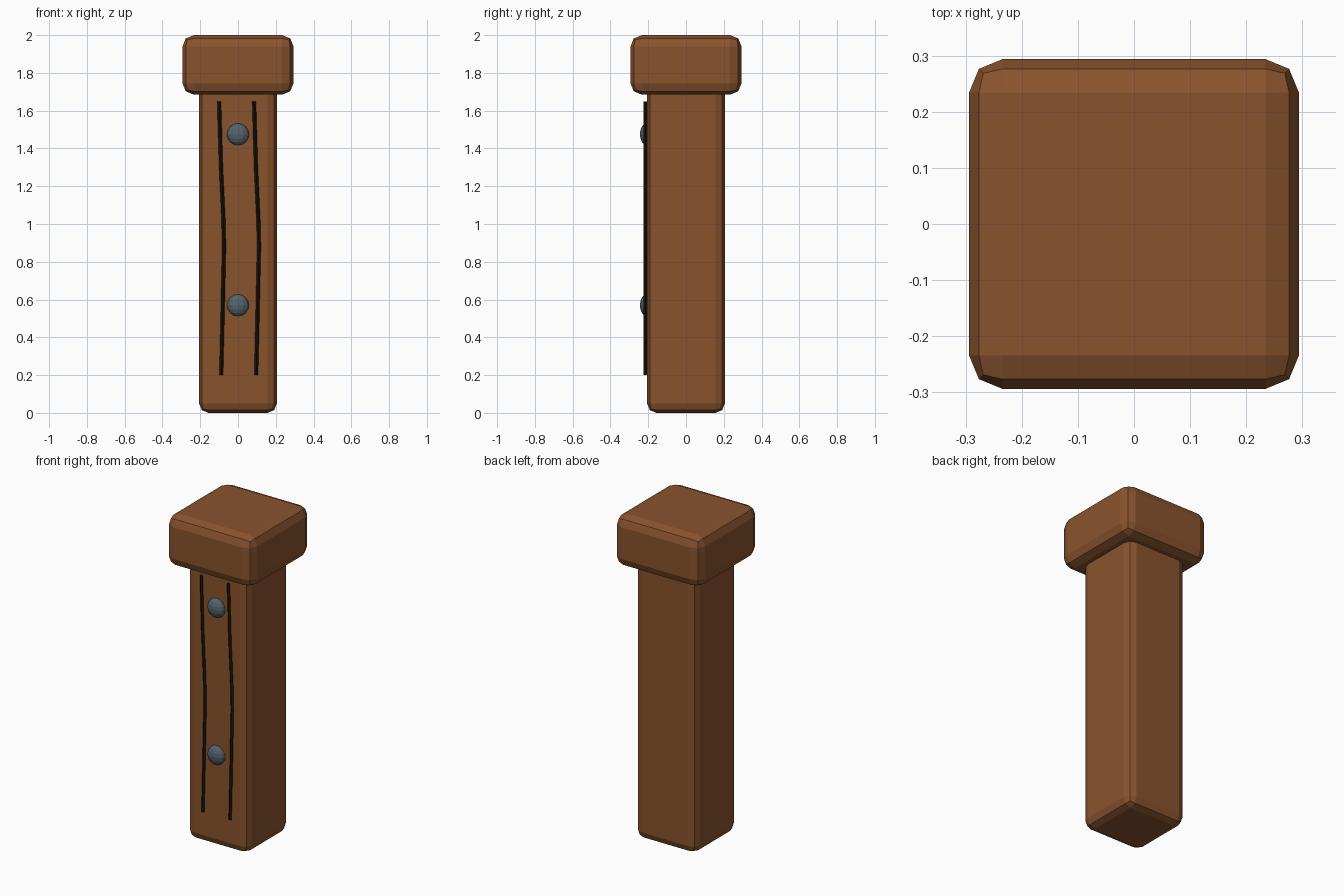
import bpy, bmesh
from mathutils import Matrix

if "Cube" in bpy.data.objects:
    bpy.data.objects.remove(bpy.data.objects["Cube"])


def material(name, rgb):
    m = bpy.data.materials.new(name)
    m.diffuse_color = (*rgb, 1)
    m.use_nodes = True
    m.node_tree.nodes["Principled BSDF"].inputs["Base Color"].default_value = m.diffuse_color
    return m


WOOD = material("brown wood", (0.25, 0.088, 0.027))
GRAIN = material("dark grain", (0.012, 0.007, 0.003))
METAL = material("grey metal", (0.09, 0.12, 0.15))


def add(name, bm, mat):
    me = bpy.data.meshes.new(name)
    bm.to_mesh(me)
    bm.free()
    me.materials.append(mat)
    ob = bpy.data.objects.new(name, me)
    bpy.context.collection.objects.link(ob)
    return ob


def rounded_box(name, half, z0, z1, bevel):
    bm = bmesh.new()
    bmesh.ops.create_cube(bm, size=1, matrix=Matrix.Translation((0, 0, (z0 + z1) / 2))
                          @ Matrix.Diagonal((2 * half, 2 * half, z1 - z0, 1)))
    bmesh.ops.bevel(bm, geom=bm.edges[:], offset=bevel, segments=2,
                    profile=0.5, affect='EDGES')
    add(name, bm, WOOD)


# Post and its wider cap
rounded_box("post", 0.206, 0.0, 1.8, 0.05)
rounded_box("cap", 0.294, 1.685, 2.0, 0.06)

# Domed nails on the front
for i, z in enumerate((1.475, 0.57)):
    bm = bmesh.new()
    bmesh.ops.create_uvsphere(bm, u_segments=12, v_segments=8, radius=1,
                              matrix=Matrix.Translation((0, -0.208, z))
                              @ Matrix.Diagonal((0.058, 0.036, 0.058, 1)))
    add(f"nail_{i + 1}", bm, METAL)

# Thin wavy grain lines, square-section strips along a path
PATH = [(-0.10, 1.648), (-0.09, 1.3), (-0.077, 1.02), (-0.074, 0.88),
        (-0.082, 0.5), (-0.089, 0.2)]
for name, dx in (("grain_left", 0), ("grain_right", 0.185)):
    bm = bmesh.new()
    rings = [[bm.verts.new((x + dx + a * 0.01, -0.214 + b * 0.01, z))
              for a, b in ((-1, 0), (0, -1), (1, 0), (0, 1))] for x, z in PATH]
    for r, s in zip(rings, rings[1:]):
        for k in range(4):
            bm.faces.new((r[k], r[(k + 1) % 4], s[(k + 1) % 4], s[k]))
    bm.faces.new(rings[0])
    bm.faces.new(rings[-1])
    bmesh.ops.recalc_face_normals(bm, faces=bm.faces[:])
    add(name, bm, GRAIN)
